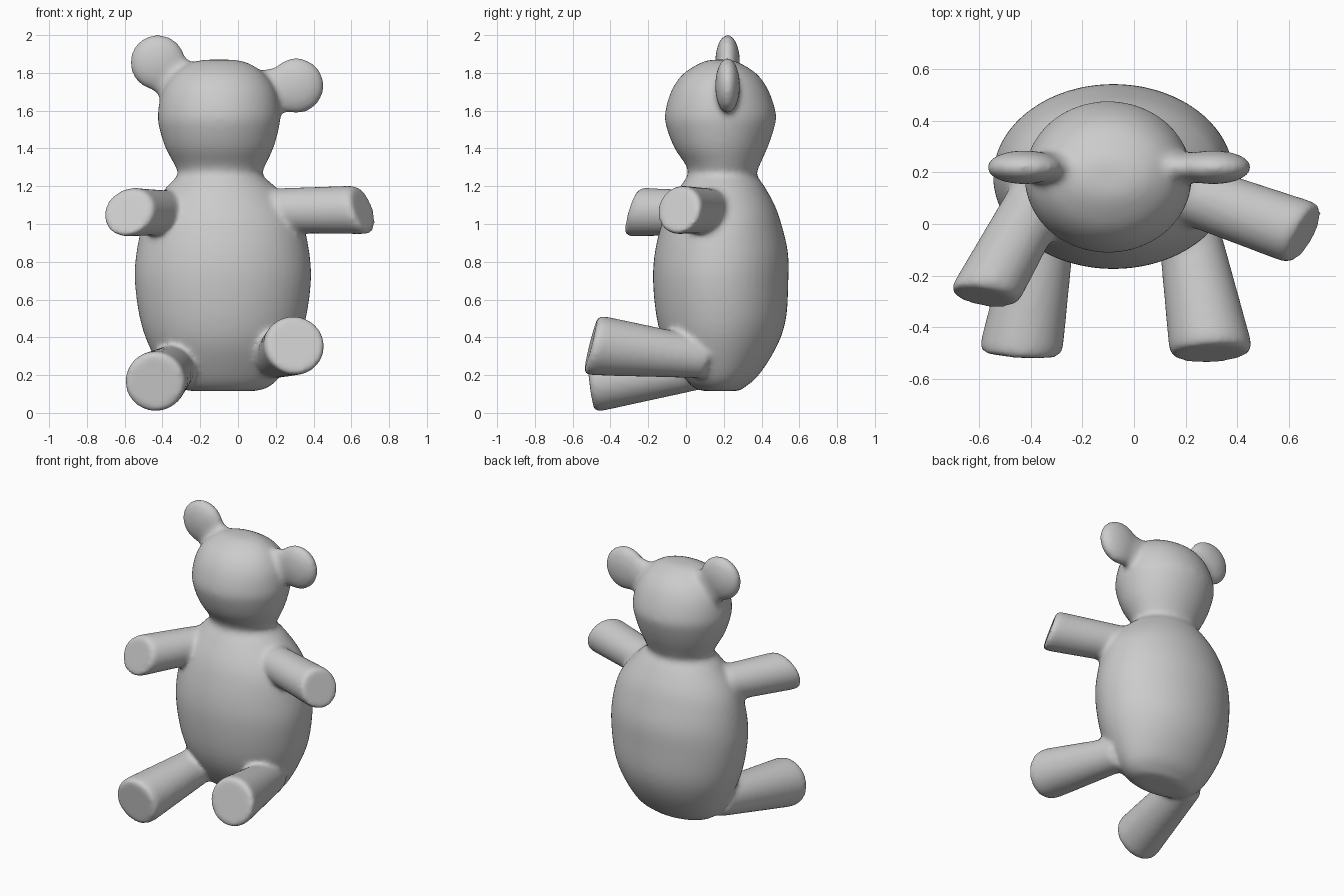
import bpy, bmesh
from math import pi, sin, cos
from mathutils import Vector, Matrix

if "Cube" in bpy.data.objects:
    bpy.data.objects.remove(bpy.data.objects["Cube"])

bm = bmesh.new()
N = 48


def skin(rings):
    """Close a stack of point rings into a solid shell."""
    loops = [[bm.verts.new(p) for p in r] for r in rings]
    for a, b in zip(loops, loops[1:]):
        for i in range(N):
            j = (i + 1) % N
            bm.faces.new((a[i], a[j], b[j], b[i]))
    bm.faces.new(loops[0][::-1])
    bm.faces.new(loops[-1])


def spline(rows, steps=5):
    """Catmull-Rom interpolation of profile rows."""
    v = [Vector(r) for r in rows]
    out = []
    for i in range(len(v) - 1):
        p0, p1, p2, p3 = v[max(i - 1, 0)], v[i], v[i + 1], v[min(i + 2, len(v) - 1)]
        for s in range(steps):
            t = s / steps
            out.append(0.5 * (2 * p1 + (p2 - p0) * t + (2 * p0 - 5 * p1 + 4 * p2 - p3) * t * t
                              + (3 * p1 - p0 - 3 * p2 + p3) * t ** 3))
    return out + [v[-1]]


def limb(start, end, r0, r1, normal):
    """Tapered stuffed tube with a tilted flat end."""
    start, end, normal = Vector(start), Vector(end), Vector(normal)
    axis = (end - start).normalized()
    u = axis.cross((0, 0, 1)).normalized()
    w = u.cross(axis)
    rings = []
    for t, k in ((0, 1), (.25, 1), (.5, 1), (.75, 1), (.93, 1), (.98, .975), (1, .9)):
        r = (r0 + (r1 - r0) * t) * k
        ring = []
        for i in range(N):
            a = 2 * pi * i / N
            off = (u * cos(a) + w * sin(a)) * r
            ring.append(start.lerp(end, t) + off - axis * (off.dot(normal) / axis.dot(normal) * t))
        rings.append(ring)
    skin(rings)


def ear(root, tip):
    """Flat round ear with a wide stem into the head."""
    root, tip = Vector(root), Vector(tip)
    bmesh.ops.create_uvsphere(bm, u_segments=40, v_segments=24, radius=1,
                              matrix=Matrix.Translation(tip) @ Matrix.Diagonal((.148, .066, .148, 1)))
    d = (tip - root).normalized()
    side = d.cross((0, 1, 0))
    skin([[root.lerp(tip, t) + side * (w * cos(2 * pi * i / N)) + Vector((0, h * sin(2 * pi * i / N), 0))
           for i in range(N)] for t, w, h in ((0, .15, .08), (.5, .125, .062), (1, .12, .056))])


# torso and head: z, centre x, half width, front y, back y
profile = [
    (.115, -.08, .17, .09, .28), (.135, -.08, .24, .04, .31), (.2, -.08, .31, -.02, .385),
    (.35, -.08, .39, -.11, .48), (.5, -.08, .44, -.155, .53), (.7, -.08, .467, -.175, .542),
    (.85, -.08, .458, -.165, .54), (1.0, -.08, .425, -.13, .505), (1.1, -.085, .37, -.09, .47),
    (1.2, -.09, .285, -.03, .415), (1.26, -.095, .225, .01, .375), (1.31, -.095, .24, .0, .39),
    (1.4, -.098, .285, -.06, .43), (1.5, -.1, .315, -.1, .465), (1.58, -.1, .325, -.112, .477),
    (1.7, -.1, .302, -.08, .44), (1.79, -.1, .245, -.02, .38), (1.85, -.1, .16, .07, .29),
    (1.87, -.1, .08, .13, .23)]
skin([[(cx + rx * cos(2 * pi * i / N), (y0 + y1) / 2 + (y1 - y0) / 2 * sin(2 * pi * i / N), z)
       for i in range(N)] for z, cx, rx, y0, y1 in spline(profile)])

# ears
ear((-.24, .22, 1.68), (-.425, .22, 1.855))
ear((.03, .22, 1.66), (.308, .22, 1.732))

# arms
limb((-.37, .10, 1.06), (-.585, -.285, 1.063), .118, .13, (-.19, -.95, .3))
limb((.18, .13, 1.07), (.665, -.04, 1.075), .118, .13, (.86, -.45, .3))

# legs
limb((-.33, .12, .25), (-.442, -.505, .163), .115, .163, (-.06, -1, -.12))
limb((.19, .10, .29), (.302, -.505, .36), .108, .163, (.06, -1, .25))

bmesh.ops.recalc_face_normals(bm, faces=bm.faces[:])
mesh = bpy.data.meshes.new("stuffed_bear")
bm.to_mesh(mesh)
bm.free()
bear = bpy.data.objects.new("stuffed_bear", mesh)
bpy.context.collection.objects.link(bear)

# fuse the parts and soften the seams
fuse = bear.modifiers.new("fuse", 'REMESH')
fuse.mode = 'VOXEL'
fuse.voxel_size = .014
fuse.use_smooth_shade = True
soft = bear.modifiers.new("soften", 'SMOOTH')
soft.factor = .5
soft.iterations = 16
